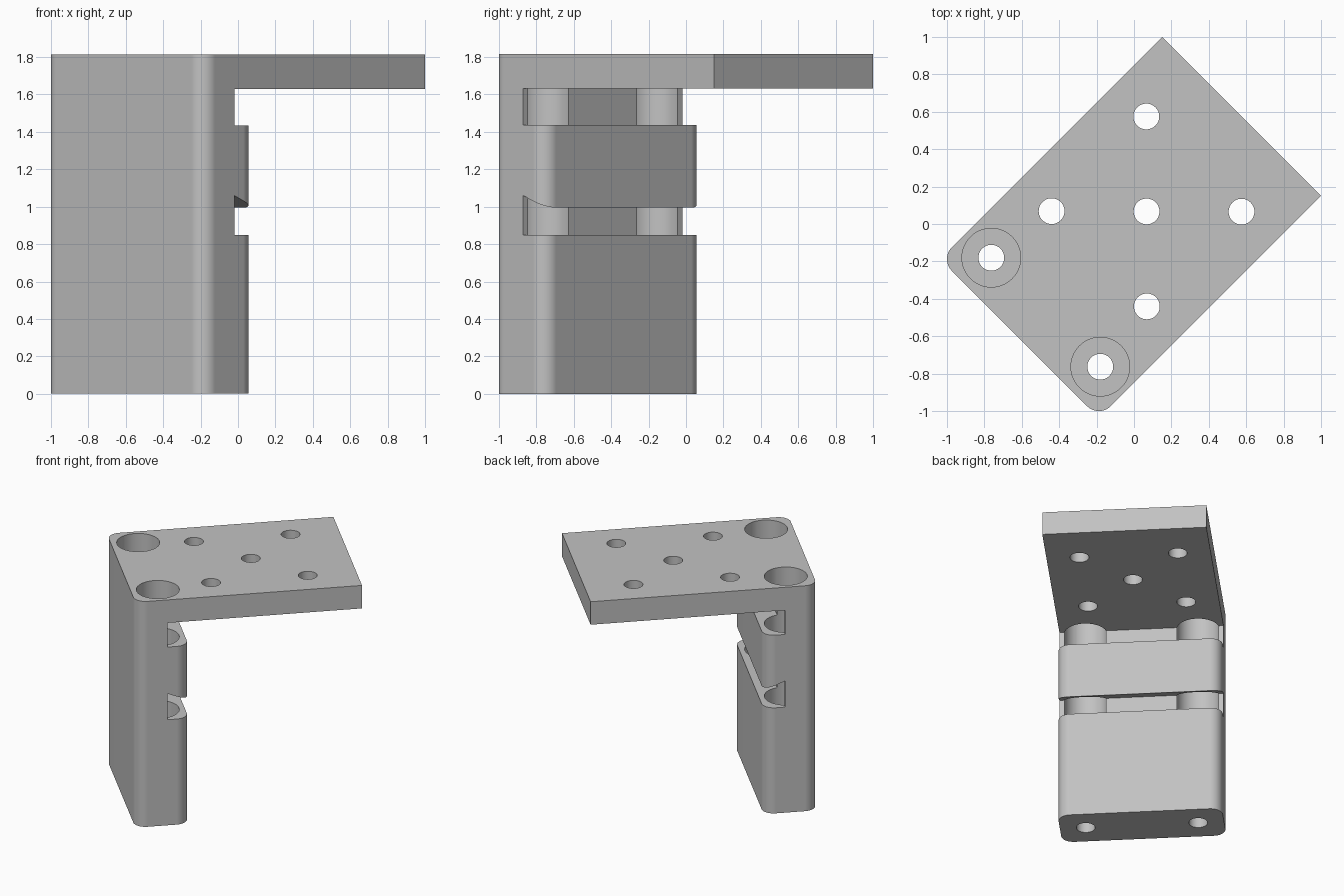
import bpy, bmesh, math

cube = bpy.data.objects.get("Cube")
if cube:
    bpy.data.objects.remove(cube)

HALF_WIDTH = 0.601
BACK, LEG_FACE, SLOT_WALL, TIP = -0.866, -0.47, -0.629, 0.813
HEIGHT, UNDERSIDE = 1.815, 1.63
HOLE_R, BORE_R, BORE_FLOOR = 0.069, 0.157, 0.19
BORE_X, BORE_Y = -0.667, 0.412

grey = bpy.data.materials.new("plain grey")
grey.use_nodes = True
colour = (0.54, 0.54, 0.54, 1)
grey.diffuse_color = colour
grey.node_tree.nodes["Principled BSDF"].inputs["Base Color"].default_value = colour


def add_object(name, bm):
    bmesh.ops.recalc_face_normals(bm, faces=bm.faces[:])
    mesh = bpy.data.meshes.new(name)
    bm.to_mesh(mesh)
    bm.free()
    obj = bpy.data.objects.new(name, mesh)
    bpy.context.collection.objects.link(obj)
    mesh.materials.append(grey)
    return obj


def drill(target, x, y, radius, low, high):
    """Cut a vertical round hole."""
    bpy.ops.mesh.primitive_cylinder_add(vertices=48, radius=radius, depth=high - low,
                                        location=(x, y, (low + high) / 2))
    cutter = bpy.context.object
    cutter.name = "drill_cutter"
    cutter.hide_render = True
    cutter.data.materials.append(grey)
    mod = target.modifiers.new("hole", "BOOLEAN")
    mod.operation = "DIFFERENCE"
    mod.solver = "EXACT"
    mod.object = cutter
    bpy.context.view_layer.objects.active = target
    bpy.ops.object.modifier_apply(modifier=mod.name)
    bpy.data.objects.remove(cutter)


# Side profile: leg with two slots, plate on top
profile = [
    (BACK, 0), (LEG_FACE, 0),
    (LEG_FACE, 0.85), (SLOT_WALL, 0.85), (SLOT_WALL, 1.06), (LEG_FACE, 0.995),
    (LEG_FACE, 1.435), (SLOT_WALL, 1.435), (SLOT_WALL, UNDERSIDE),
    (TIP, UNDERSIDE), (TIP, HEIGHT), (BACK, HEIGHT),
]
bm = bmesh.new()
side = bm.faces.new([bm.verts.new((x, -HALF_WIDTH, z)) for x, z in profile])
extruded = bmesh.ops.extrude_face_region(bm, geom=[side])["geom"]
bmesh.ops.translate(bm, vec=(0, 2 * HALF_WIDTH, 0),
                    verts=[g for g in extruded if isinstance(g, bmesh.types.BMVert)])
bmesh.ops.recalc_face_normals(bm, faces=bm.faces[:])


# Round the upright corners of the leg
def is_leg_corner(edge):
    a, b = (v.co for v in edge.verts)
    upright = abs(a.x - b.x) < 0.001 and abs(a.y - b.y) < 0.001
    return upright and min(abs(a.x - BACK), abs(a.x - LEG_FACE)) < 0.001


bmesh.ops.bevel(bm, geom=[e for e in bm.edges if is_leg_corner(e)], offset=0.09,
                offset_type="OFFSET", segments=10, profile=0.5, affect="EDGES")
bracket = add_object("bracket", bm)

# Deep wide bores with narrow through holes in the leg
for y in (-BORE_Y, BORE_Y):
    drill(bracket, BORE_X, y, BORE_R, BORE_FLOOR, HEIGHT + 0.1)
    drill(bracket, BORE_X, y, HOLE_R, -0.1, BORE_FLOOR + 0.1)

# Five mounting holes in the plate
for i, j in ((0, 0), (-1, -1), (-1, 1), (1, -1), (1, 1)):
    drill(bracket, 0.095 + i * 0.358, j * 0.36, HOLE_R, UNDERSIDE - 0.1, HEIGHT + 0.1)

# Turn the bracket diagonally and shade it
bpy.ops.object.select_all(action="DESELECT")
bracket.select_set(True)
bpy.context.view_layer.objects.active = bracket
bracket.rotation_euler.z = math.radians(45)
bpy.ops.object.transform_apply(location=False, rotation=True, scale=False)
bpy.ops.object.shade_smooth_by_angle(angle=math.radians(30))
weighted = bracket.modifiers.new("even_shading", "WEIGHTED_NORMAL")
weighted.keep_sharp = True
